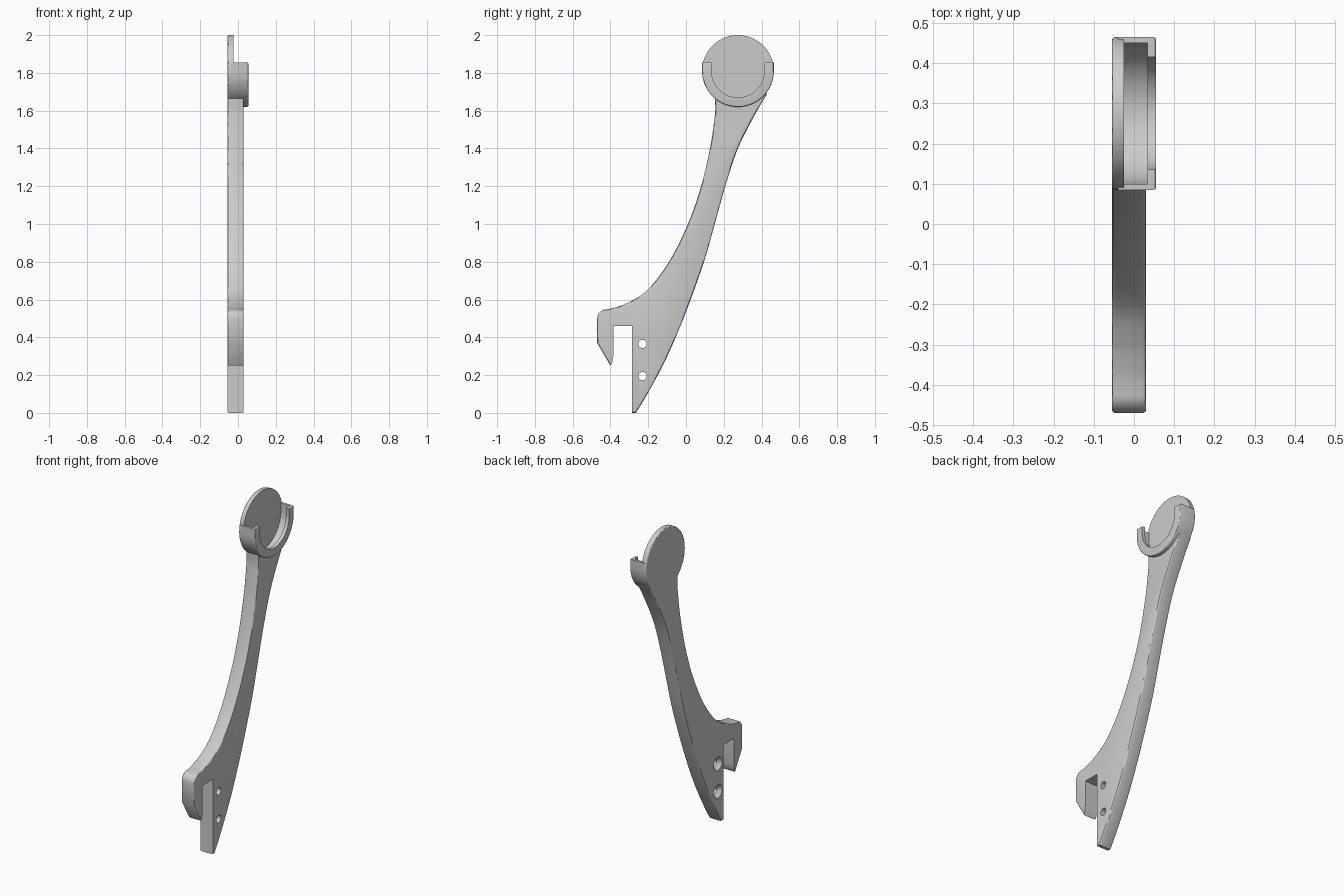
import bpy, bmesh, math
from mathutils import Vector

if "Cube" in bpy.data.objects:
    bpy.data.objects.remove(bpy.data.objects["Cube"])

X_BACK, X_ARM, X_CUP = -0.055, 0.03, 0.055   # thickness stations
CY, CZ = 0.275, 1.81                         # centre of the round holder

grey = bpy.data.materials.new("light grey")
grey.diffuse_color = (0.6, 0.6, 0.6, 1)
grey.use_nodes = True
grey.node_tree.nodes["Principled BSDF"].inputs["Base Color"].default_value = grey.diffuse_color


def spline(pts, steps=7):
    """Smooth curve through the points."""
    p = [Vector(q) for q in pts]
    p = [2 * p[0] - p[1]] + p + [2 * p[-1] - p[-2]]
    out = []
    for a, b, c, d in zip(p, p[1:], p[2:], p[3:]):
        for i in range(steps):
            t = i / steps
            out.append(0.5 * (2 * b + (c - a) * t + (2 * a - 5 * b + 4 * c - d) * t * t
                              + (3 * b - a - 3 * c + d) * t ** 3))
    return [tuple(v) for v in out] + [tuple(pts[-1])]


def arc(cy, cz, r, a0, a1, n):
    return [(cy + r * math.cos(math.radians(a0 + (a1 - a0) * i / n)),
             cz + r * math.sin(math.radians(a0 + (a1 - a0) * i / n))) for i in range(n + 1)]


def circle(cy, cz, r, n=96):
    return arc(cy, cz, r, 0, 360, n)[:-1]


def u_shape(r, top):
    """Half circle below with straight sides up to the given height."""
    return arc(CY, CZ, r, 180, 360, 48) + [(CY + r, top), (CY - r, top)]


def prism(name, outline, x0, x1, bevel=0.0, rim=lambda x, y, z: True):
    """Extrude a (y, z) outline along x and round the chosen rim edges."""
    bm = bmesh.new()
    a = [bm.verts.new((x0, y, z)) for y, z in outline]
    b = [bm.verts.new((x1, y, z)) for y, z in outline]
    bm.faces.new(a)
    bm.faces.new(b[::-1])
    n = len(a)
    for i in range(n):
        j = (i + 1) % n
        bm.faces.new((a[j], a[i], b[i], b[j]))
    bmesh.ops.recalc_face_normals(bm, faces=bm.faces)
    if bevel:
        chosen = [e for e in bm.edges
                  if abs(e.verts[0].co.x - e.verts[1].co.x) < 1e-6
                  and rim(*((e.verts[0].co + e.verts[1].co) / 2))]
        bmesh.ops.bevel(bm, geom=chosen, offset=bevel, segments=3, profile=0.5,
                        affect='EDGES', clamp_overlap=True)
    return finish(name, bm)


def finish(name, bm):
    me = bpy.data.meshes.new(name)
    bm.to_mesh(me)
    bm.free()
    me.materials.append(grey)
    ob = bpy.data.objects.new(name, me)
    bpy.context.collection.objects.link(ob)
    return ob


def combine(target, tool, op):
    bpy.context.view_layer.objects.active = target
    m = target.modifiers.new(op, 'BOOLEAN')
    m.operation, m.object, m.solver = op, tool, 'EXACT'
    bpy.ops.object.modifier_apply(modifier=m.name)
    bpy.data.objects.remove(tool)


# Curved arm with the clip hook at its foot
front = spline([(0.15, 1.72), (0.155, 1.62), (0.15, 1.55), (0.127, 1.4), (0.08, 1.2),
                (0.01, 1.0), (-0.09, 0.8), (-0.2, 0.655), (-0.29, 0.592),
                (-0.37, 0.559), (-0.42, 0.548)])
corner = arc(-0.42, 0.498, 0.05, 100, 180, 8)
hook = [(-0.47, 0.37), (-0.4, 0.25), (-0.392, 0.262), (-0.385, 0.3), (-0.385, 0.46),
        (-0.285, 0.46), (-0.285, 0.0)]
back = spline([(-0.265, 0.0), (-0.2, 0.108), (-0.1, 0.298), (0.0, 0.535), (0.095, 0.8),
               (0.152, 1.0), (0.208, 1.2), (0.275, 1.4), (0.365, 1.58), (0.43, 1.69)])
body = prism("holder_arm", front + corner + hook + back, X_BACK, X_ARM, 0.008,
             lambda x, y, z: y > -0.275 and not (z > 0.45 and z < 0.47) or z > 0.47 or y < -0.41)

# Round back plate and cup
plate = prism("back_plate", circle(CY, CZ, 0.19), X_BACK, -0.025, 0.008,
              lambda x, y, z: x < -0.05)
cup = prism("cup", u_shape(0.19, 1.855), -0.04, X_CUP, 0.007, lambda x, y, z: x > 0)
combine(body, plate, 'UNION')
combine(body, cup, 'UNION')

# Hollow of the cup, and the narrower opening through its lip
combine(body, prism("hollow", u_shape(0.175, 2.2), -0.025, 0.033), 'DIFFERENCE')
combine(body, prism("opening", u_shape(0.14, 2.2), 0.0, 0.1), 'DIFFERENCE')

# Screw holes, countersunk on the back side
for z in (0.365, 0.195):
    combine(body, prism("hole", circle(-0.23, z, 0.022, 32), -0.1, 0.1), 'DIFFERENCE')
    sink = prism("sink", circle(-0.23, z, 0.042, 32), -0.056, -0.03)
    for v in sink.data.vertices:
        if v.co.x > -0.04:
            v.co.y = -0.23 + (v.co.y + 0.23) * 0.5
            v.co.z = z + (v.co.z - z) * 0.5
    combine(body, sink, 'DIFFERENCE')

body.select_set(True)
bpy.context.view_layer.objects.active = body
bpy.ops.object.shade_smooth_by_angle(angle=math.radians(30))
